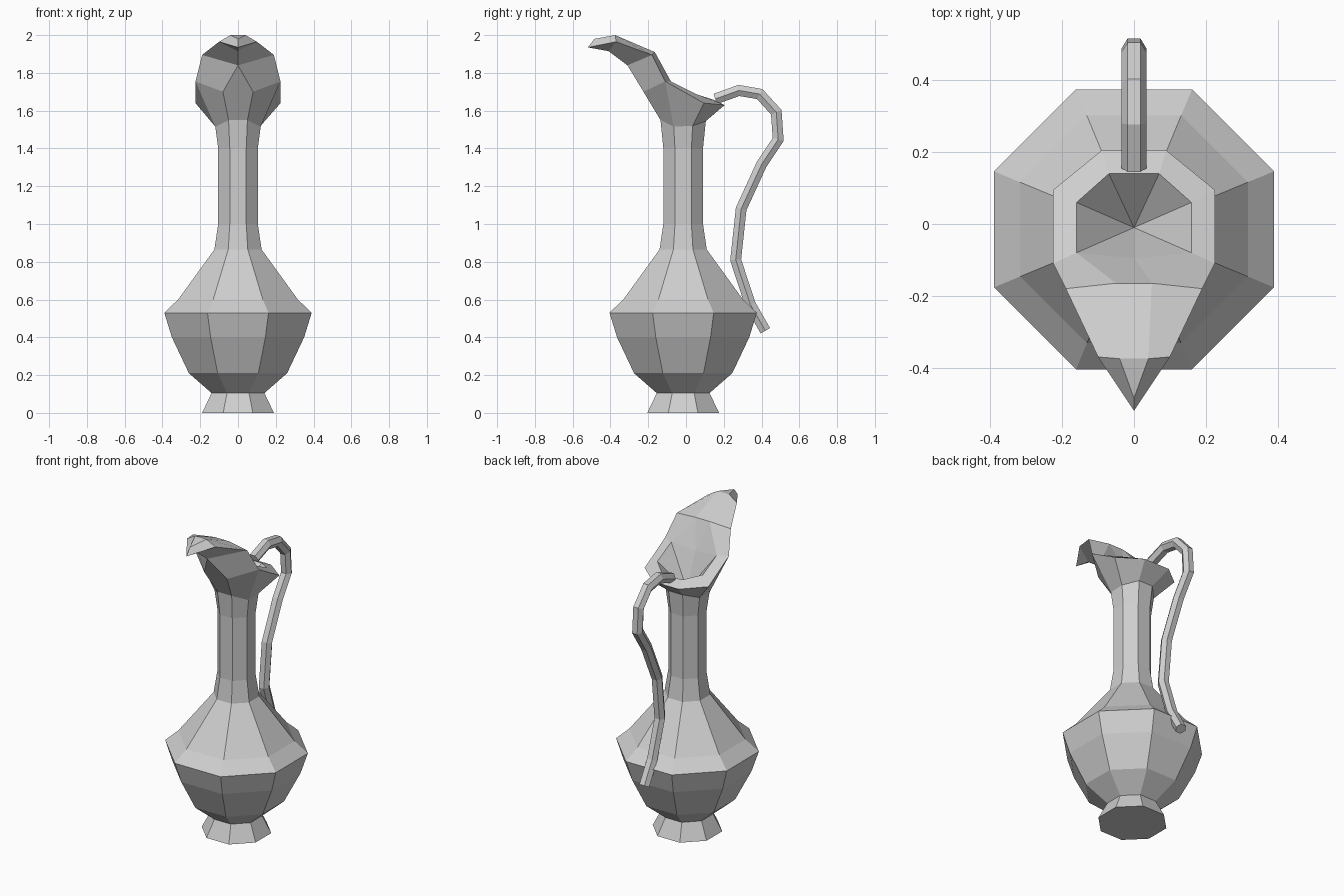
import bpy, bmesh, math
from mathutils import Vector

cube = bpy.data.objects.get("Cube")
if cube:
    bpy.data.objects.remove(cube)

GREY = (0.62, 0.62, 0.62, 1)
clay = bpy.data.materials.new("plain_grey")
clay.use_nodes = True
clay.diffuse_color = GREY
clay.node_tree.nodes["Principled BSDF"].inputs["Base Color"].default_value = GREY


def finish(bm, name):
    bmesh.ops.recalc_face_normals(bm, faces=bm.faces)
    mesh = bpy.data.meshes.new(name)
    bm.to_mesh(mesh)
    bm.free()
    mesh.materials.append(clay)
    obj = bpy.data.objects.new(name, mesh)
    bpy.context.collection.objects.link(obj)
    return obj


def loft(bm, rings, cap_end):
    loops = [[bm.verts.new(p) for p in ring] for ring in rings]
    for low, high in zip(loops, loops[1:]):
        for i in range(len(low)):
            j = (i + 1) % len(low)
            bm.faces.new((low[i], low[j], high[j], high[i]))
    bm.faces.new(loops[0])
    if cap_end:
        bm.faces.new(loops[-1])


# Eight-sided foot, belly and neck: (flat-to-centre distance, height)
AXIS_Y = -0.015
profile = [(.19, 0), (.14, .105), (.26, .21), (.35, .40), (.39, .53),
           (.317, .60), (.125, .865), (.105, 1.0), (.105, 1.4)]


def octagon(apothem, z):
    r = apothem / math.cos(math.pi / 8)
    angles = [math.pi / 8 + k * math.pi / 4 for k in range(8)]
    return [(r * math.cos(a), AXIS_Y + r * math.sin(a), z) for a in angles]


bm = bmesh.new()
loft(bm, [octagon(a, z) for a, z in profile], False)
finish(bm, "jug_body")

# Mouth and spout: points of the left half, the right half is mirrored
points = {
    # top of neck and flare
    "a0": (.0435, .09, 1.4), "a1": (.105, .0285, 1.4),
    "a2": (.105, -.0585, 1.4), "a3": (.0435, -.12, 1.4),
    "n0": (.05, .105, 1.545), "n1": (.12, .035, 1.52),
    "n2": (.12, -.065, 1.515), "n3": (.05, -.135, 1.55),
    # outer rim and underside of the spout
    "r0": (.09, .205, 1.63), "r1": (.225, .095, 1.64),
    "r2": (.225, -.11, 1.755), "b": (.08, -.225, 1.70),
    "c": (.19, -.18, 1.895), "cb": (0, -.31, 1.84), "ct": (.05, -.165, 1.91),
    "d": (.1, -.37, 1.965), "db": (0, -.41, 1.915), "dt": (.04, -.375, 2.0),
    "t": (0, -.485, 1.98), "tb": (0, -.52, 1.935),
    # inner rim and hollow
    "p0": (.07, .14, 1.66), "p1": (.16, .06, 1.685),
    "p2": (.16, -.08, 1.755), "p3": (0, -.095, 1.74), "k": (0, -.01, 1.52),
}
half_faces = ["a0 a1 n1 n0", "a1 a2 n2 n1", "a2 a3 n3 n2",
              "n0 n1 r1 r0", "n1 n2 r2 r1", "n2 n3 b r2", "r2 b cb c",
              "c cb db d", "d db tb", "d tb t dt", "c d dt ct",
              "r0 r1 p1 p0", "r1 r2 p2 p1", "r2 c ct p2", "ct p3 p2",
              "p2 p3 k", "p0 p1 k", "p1 p2 k"]
centre_faces = ["a0 n0 ~n0 ~a0", "a3 n3 ~n3 ~a3", "n0 r0 ~r0 ~n0",
                "n3 b ~b ~n3", "b cb ~b", "ct dt ~dt ~ct", "dt t ~dt",
                "r0 p0 ~p0 ~r0", "p0 k ~p0", "ct p3 ~ct"]
bm = bmesh.new()
verts = {}
for key, (x, y, z) in points.items():
    verts[key] = bm.verts.new((x, y, z))
    verts["~" + key] = bm.verts.new((-x, y, z)) if x else verts[key]
for face in half_faces:
    keys = face.split()
    bm.faces.new([verts[k] for k in keys])
    bm.faces.new([verts["~" + k] for k in reversed(keys)])
for face in centre_faces:
    bm.faces.new([verts[k] for k in face.split()])
finish(bm, "mouth_and_spout")

# Six-sided handle swept along a path in the middle plane
path = [Vector((0, y, z)) for y, z in (
    (.155, 1.662), (.28, 1.707), (.39, 1.688), (.478, 1.592), (.488, 1.448),
    (.40, 1.315), (.292, 1.08), (.263, .81), (.34, .575), (.42, .435))]
rings = []
for i, p in enumerate(path):
    steps = [(b - a).normalized() for a, b in zip(path, path[1:])]
    before, after = steps[max(i - 1, 0)], steps[min(i, len(steps) - 1)]
    along = (before + after).normalized()
    across = Vector((0, -along.z, along.y)) / along.dot(after)
    ring = []
    for k in range(6):
        a = k * math.pi / 3
        ring.append(p + Vector((.035 * math.cos(a), 0, 0))
                    + across * (.033 * math.sin(a)))
    rings.append(ring)
bm = bmesh.new()
loft(bm, rings, True)
finish(bm, "handle")
